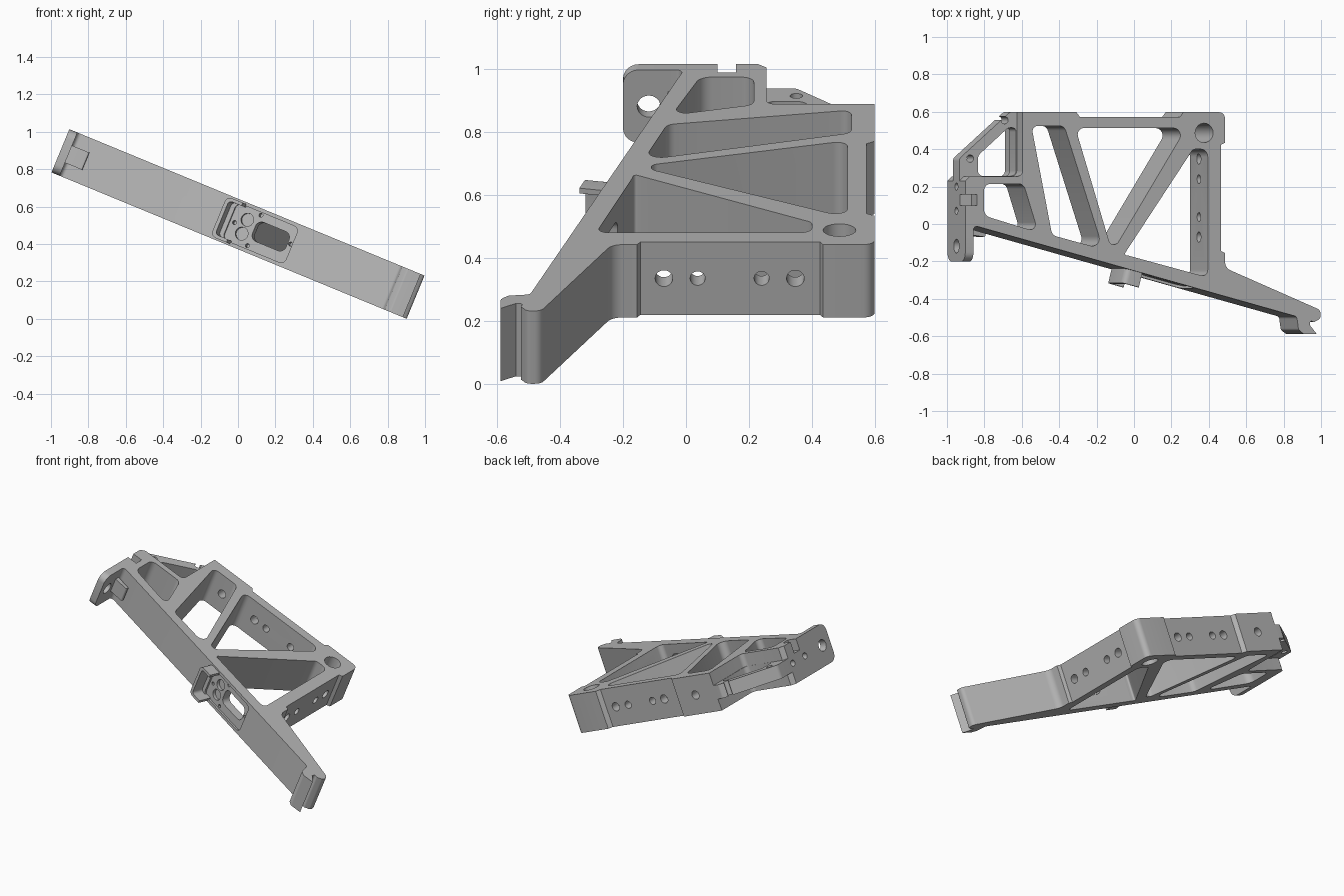
import bpy, bmesh, math
from mathutils import Matrix, Vector

cube = bpy.data.objects.get("Cube")
if cube:
    bpy.data.objects.remove(cube)

grey = bpy.data.materials.new("machined_grey")
grey.use_nodes = True
grey.diffuse_color = (0.46, 0.46, 0.46, 1)
bsdf = grey.node_tree.nodes["Principled BSDF"]
bsdf.inputs["Base Color"].default_value = grey.diffuse_color
bsdf.inputs["Roughness"].default_value = 0.7

# The bracket is drawn flat and then tilted about the y axis
TILT = Matrix.Translation((0, 0, 0.507)) @ Matrix.Rotation(math.radians(22.4), 4, 'Y')
HALF = 0.125


def frame(origin, x, y):
    """Sketch plane from an origin and two axes."""
    x, y = Vector(x).normalized(), Vector(y).normalized()
    m = Matrix((x, y, x.cross(y))).transposed().to_4x4()
    m.translation = origin
    return m


PLAN = Matrix()
SIDE = frame((0, 0, 0), (0, 1, 0), (0, 0, 1))           # extrudes along the length
REAR = frame((0, 0, 0), (0, 0, 1), (1, 0, 0))           # extrudes to the back
SLOPE = -0.261
FRONT = frame((0, -0.263, 0), (1, SLOPE, 0), (0, 0, 1))  # sloping front, outward


def fillet(points, steps=6):
    """Round each (x, y, radius) corner."""
    out = []
    for i, p in enumerate(points):
        c = Vector(p[:2])
        r = p[2] if len(p) > 2 else 0
        a = Vector(points[i - 1][:2]) - c
        b = Vector(points[(i + 1) % len(points)][:2]) - c
        half = a.angle(b) / 2
        if r == 0 or half > 1.55:
            out.append(c)
            continue
        t = min(r / math.tan(half), a.length * 0.49, b.length * 0.49)
        r = t * math.tan(half)
        a.normalize()
        b.normalize()
        mid = c + (a + b).normalized() * (r / math.sin(half))
        s, e = c + a * t - mid, c + b * t - mid
        sweep = s.angle_signed(e)
        for k in range(steps + 1):
            out.append(mid + Matrix.Rotation(-sweep * k / steps, 2) @ s)
    return out


def prism(name, points, low, high, plane=PLAN):
    bm = bmesh.new()
    face = bm.faces.new([bm.verts.new((p[0], p[1], low)) for p in fillet(points)])
    top = bmesh.ops.extrude_face_region(bm, geom=[face])["geom"]
    moved = [v for v in top if isinstance(v, bmesh.types.BMVert)]
    bmesh.ops.translate(bm, verts=moved, vec=(0, 0, high - low))
    bmesh.ops.recalc_face_normals(bm, faces=bm.faces)
    bm.transform(TILT @ plane)
    mesh = bpy.data.meshes.new(name)
    bm.to_mesh(mesh)
    bm.free()
    mesh.materials.append(grey)
    ob = bpy.data.objects.new(name, mesh)
    bpy.context.collection.objects.link(ob)
    return ob


def box(x0, x1, y0, y1, r=0.0):
    return [(x0, y0, r), (x1, y0, r), (x1, y1, r), (x0, y1, r)]


def disc(x, y, r, n=24):
    return [(x + r * math.cos(k * math.tau / n), y + r * math.sin(k * math.tau / n))
            for k in range(n)]


def cut(target, points, low, high, plane=PLAN):
    tool = prism("cutter", points, low, high, plane)
    tool.hide_render = True
    mod = target.modifiers.new("cut", 'BOOLEAN')
    mod.operation, mod.solver, mod.object = 'DIFFERENCE', 'EXACT', tool
    bpy.context.view_layer.objects.active = target
    bpy.ops.object.modifier_apply(modifier=mod.name)
    bpy.data.objects.remove(tool)


# Main truss body with the hooked arm end
body = prism("truss_body", [
    (-1.027, -0.06), (-0.98, -0.06), (-0.98, -0.007, 0.03),
    (0.89, -0.495, 0.02), (0.9, -0.565, 0.02), (0.93, -0.588, 0.02), (1.005, -0.588),
    (0.965, -0.54), (0.968, -0.515, 0.01), (0.99, -0.525, 0.01), (1.027, -0.505, 0.02),
    (1.027, -0.46, 0.03), (0.475, -0.235, 0.05), (0.475, -0.155), (0.453, -0.145),
    (0.453, 0.425), (0.475, 0.435), (0.475, 0.598, 0.035), (0.235, 0.598),
    (0.215, 0.573), (-0.365, 0.573), (-0.385, 0.598), (-0.695, 0.598),
    (-0.695, 0.255, 0.03), (-1.0, 0.255), (-1.027, 0.23)], -HALF, HALF)

# Lightening pockets
pockets = [
    [(-0.92, 0.215, 0.04), (-0.69, 0.215, 0.04), (-0.605, -0.045, 0.03), (-0.92, 0.045, 0.05)],
    [(-0.645, 0.525, 0.03), (-0.455, 0.525, 0.04), (-0.23, -0.135, 0.04), (-0.525, -0.06, 0.04)],
    [(-0.39, 0.513, 0.035), (0.25, 0.513, 0.04), (-0.15, -0.11, 0.035), (-0.19, -0.11, 0.03)],
    [(-0.11, -0.165, 0.035), (0.29, 0.4, 0.03), (0.375, 0.4, 0.04), (0.375, -0.285, 0.03),
     (-0.08, -0.17, 0.03)]]
for pocket in pockets:
    cut(body, pocket, -0.2, 0.2)

# Corner bore, side wall holes, rear rail holes
cut(body, disc(0.354, 0.487, 0.052), -0.2, 0.2)
for y, r in ((-0.07, 0.028), (0.037, 0.024), (0.24, 0.024), (0.347, 0.028)):
    cut(body, disc(y, 0, r), 0.36, 0.5, SIDE)
for u, r in ((0.14, 0.028), (0.04, 0.024), (-0.16, 0.024), (-0.255, 0.028), (-0.53, 0.028)):
    cut(body, disc(0, u, r), 0.48, 0.65, REAR)

# Clamp slot and small holes in the left end block
cut(body, box(-1.1, -0.96, 0.1, 0.158), 0.05, 0.2)
for y in (0.07, 0.2):
    cut(body, disc(y, 0, 0.02), -1.1, -0.97, SIDE)

# Front face recess, cable window, figure-eight seat and screw holes
cut(body, box(-0.05, 0.32, -0.105, 0.105, 0.03), -0.014, 0.05, FRONT)
cut(body, box(0.09, 0.29, -0.05, 0.06, 0.035), -0.13, 0.05, FRONT)
for w in (-0.04, 0.04):
    cut(body, disc(0.035, w, 0.035), -0.035, 0.05, FRONT)
for s, w in ((-0.025, 0), (0.095, 0.09), (0.09, -0.088), (0.307, 0.008)):
    cut(body, disc(s, w, 0.011, 12), -0.05, 0.05, FRONT)

# End flange with rounded outer corners and a mounting hole
flange = prism("end_flange", [(-0.2, -HALF, 0.05), (-0.06, -HALF), (-0.06, HALF),
                              (-0.2, HALF, 0.05)], -1.027, -0.98, SIDE)
cut(flange, disc(-0.118, 0, 0.037), -1.1, -0.9, SIDE)

# Thin corner loop at the rear left
loop = prism("corner_loop", [(-1.027, 0.23), (-0.69, 0.23), (-0.69, 0.598),
                             (-0.735, 0.598, 0.02), (-1.027, 0.35, 0.03)], -0.048, 0.042)
cut(loop, [(-0.92, 0.256, 0.03), (-0.699, 0.256, 0.03), (-0.699, 0.515, 0.03),
           (-0.745, 0.515, 0.04), (-0.92, 0.365, 0.04)], -0.2, 0.2)
for u, y in ((-0.965, 0.35), (-0.765, 0.555)):
    cut(loop, disc(u, y, 0.02, 16), -0.2, 0.2)

# Open catch and stop block on the front
catch = prism("front_catch", [
    (-0.095, -0.115, 0.03), (0.0, -0.115), (0.0, -0.097), (-0.075, -0.097, 0.02),
    (-0.075, 0.097, 0.02), (0.0, 0.097), (0.0, 0.115), (-0.095, 0.115, 0.03)],
    -0.02, 0.078, FRONT)
stop = prism("stop_block", [(-0.99, -0.02), (-0.88, -0.05), (-0.88, -0.07, 0.01),
                            (-0.99, -0.055)], -0.05, 0.05)

for part in (body, flange, loop, catch, stop):
    bpy.ops.object.select_all(action='DESELECT')
    part.select_set(True)
    bpy.context.view_layer.objects.active = part
    bpy.ops.object.shade_smooth_by_angle(angle=math.radians(30))
